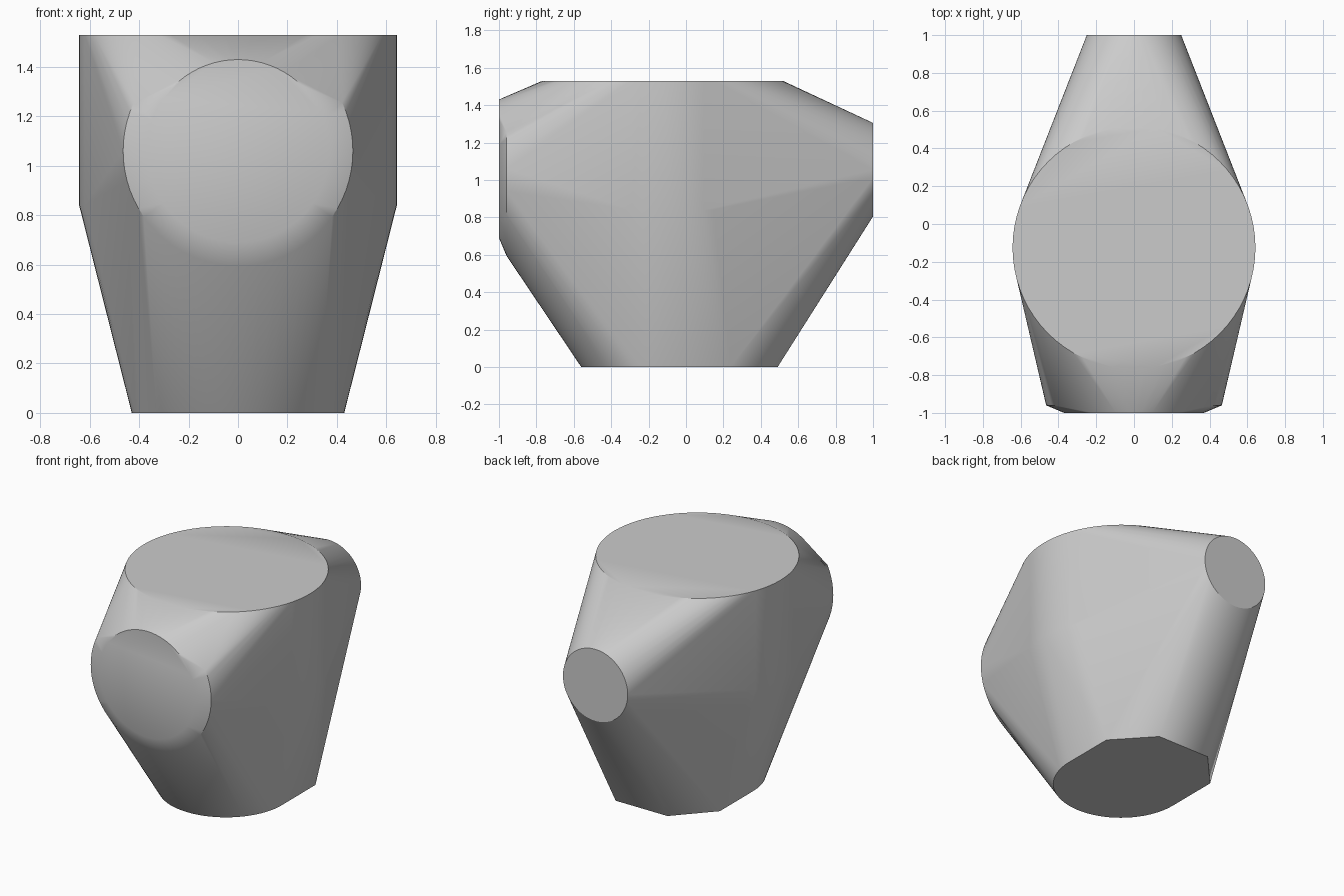
import bpy, bmesh, math
from mathutils import Vector

if "Cube" in bpy.data.objects:
    bpy.data.objects.remove(bpy.data.objects["Cube"], do_unlink=True)

SEGMENTS = 72


def disc(centre, radius, side):
    """Rim points of a disc lying flat or facing along y."""
    c = Vector(centre)
    points = []
    for i in range(SEGMENTS):
        a = 2 * math.pi * i / SEGMENTS
        u, v = radius * math.cos(a), radius * math.sin(a)
        points.append(c + (Vector((u, v, 0)) if side == "flat" else Vector((u, 0, v))))
    return points


# Upright drum: flat top and a lower rim of the same size
points = disc((0, -0.125, 1.53), 0.643, "flat")
points += disc((0, -0.125, 0.84), 0.643, "flat")

# Round end faces at the back and front
points += disc((0, 1, 1.055), 0.25, "upright")
points += disc((0, -1, 1.06), 0.37, "upright")

# Wider front rim, open along its top
points += [p for p in disc((0, -0.96, 1.06), 0.465, "upright") if p.z < 1.265]

# Base: round at the front, chamfered at the back
points += disc((0, -0.13, 0), 0.43, "flat")
for side in (-1, 1):
    points += [Vector((side * 0.43, 0.24, 0)), Vector((side * 0.2, 0.49, 0))]

# Stretch one skin around all the rims
bm = bmesh.new()
for p in points:
    bm.verts.new(p)
hull = bmesh.ops.convex_hull(bm, input=bm.verts[:])
loose = {g for g in hull["geom_interior"] + hull["geom_unused"]
         if isinstance(g, bmesh.types.BMVert)}
bmesh.ops.delete(bm, geom=list(loose), context="VERTS")
bmesh.ops.delete(bm, geom=[v for v in bm.verts if not v.link_faces], context="VERTS")

# Merge the flat caps into single faces
bmesh.ops.dissolve_limit(bm, angle_limit=math.radians(0.1),
                         verts=bm.verts[:], edges=bm.edges[:])
bmesh.ops.recalc_face_normals(bm, faces=bm.faces[:])
mesh = bpy.data.meshes.new("tapered_body")
bm.to_mesh(mesh)
bm.free()
body = bpy.data.objects.new("tapered_body", mesh)
bpy.context.collection.objects.link(body)

# Plain grey finish
grey = bpy.data.materials.new("light_grey")
grey.use_nodes = True
colour = (0.6, 0.6, 0.6, 1)
grey.diffuse_color = colour
grey.node_tree.nodes["Principled BSDF"].inputs["Base Color"].default_value = colour
mesh.materials.append(grey)

# Smooth sides, crisp cap edges
bpy.ops.object.select_all(action="DESELECT")
body.select_set(True)
bpy.context.view_layer.objects.active = body
bpy.ops.object.shade_smooth_by_angle(angle=math.radians(30))
